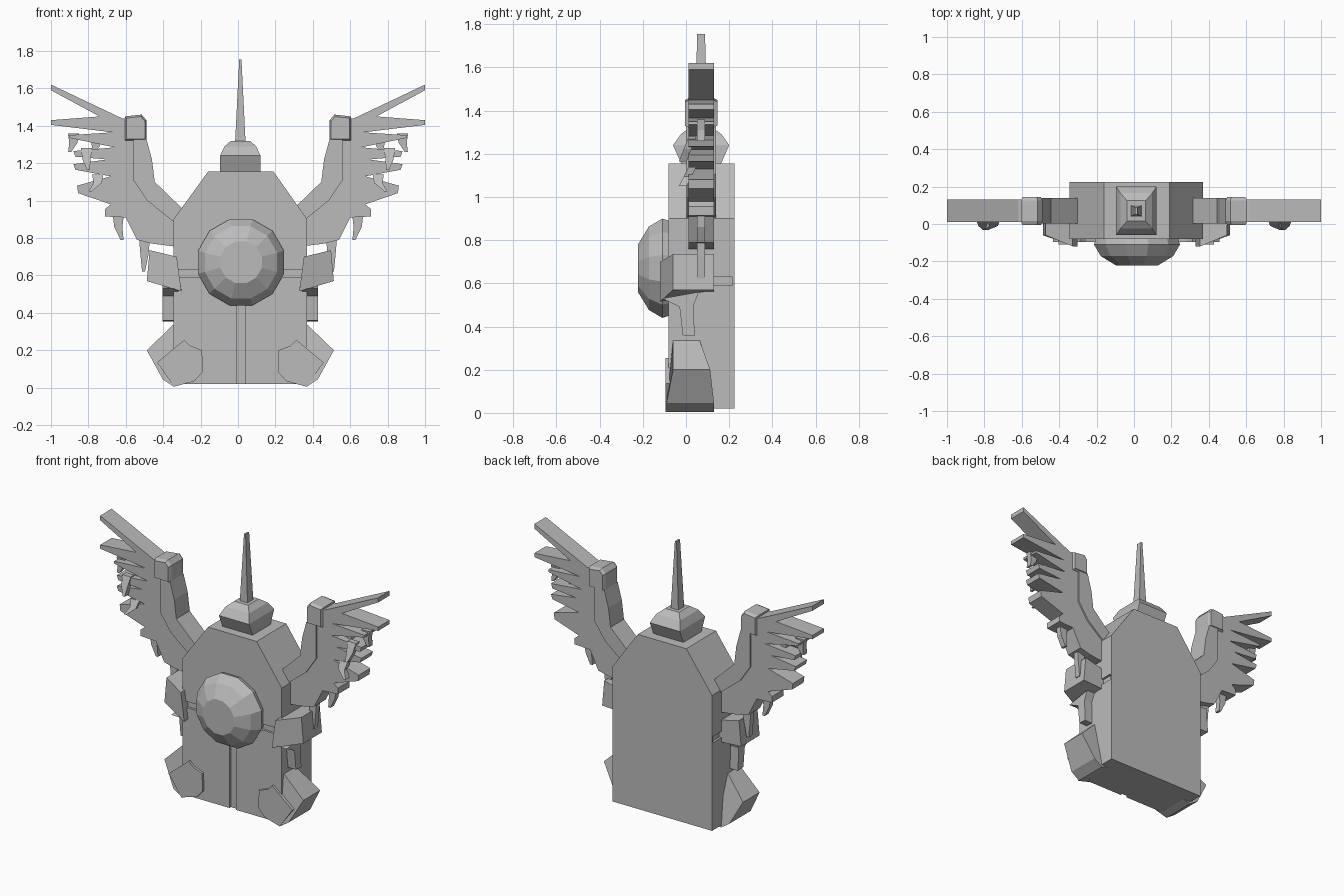
import bpy, bmesh, math

cube = bpy.data.objects.get("Cube")
if cube:
    bpy.data.objects.remove(cube, do_unlink=True)

GREY = (0.5, 0.5, 0.5, 1)
grey = bpy.data.materials.new("stone_grey")
grey.use_nodes = True
grey.diffuse_color = GREY
grey.node_tree.nodes["Principled BSDF"].inputs["Base Color"].default_value = GREY

MID = 0.0125  # centre line of the body and limbs


def loft(name, rings):
    """Skin a stack of equal-length rings and cap both ends."""
    bm = bmesh.new()
    rows = [[bm.verts.new(p) for p in ring] for ring in rings]
    n = len(rows[0])
    for a, b in zip(rows, rows[1:]):
        for i in range(n):
            j = (i + 1) % n
            bm.faces.new((a[i], a[j], b[j], b[i]))
    bm.faces.new(rows[0][::-1])
    bm.faces.new(rows[-1])
    bmesh.ops.recalc_face_normals(bm, faces=bm.faces)
    mesh = bpy.data.meshes.new(name)
    bm.to_mesh(mesh)
    bm.free()
    mesh.materials.append(grey)
    obj = bpy.data.objects.new(name, mesh)
    bpy.context.collection.objects.link(obj)
    return obj


def prism(name, outline, y0, y1, side=1, cx=0):
    """Extrude an x-z outline along y, optionally mirrored about cx."""
    return loft(name, [[(cx + side * x, y, z) for x, z in outline] for y in (y0, y1)])


def rect(x0, x1, y0, y1, z):
    return [(x0, y0, z), (x1, y0, z), (x1, y1, z), (x0, y1, z)]


def square(hx, hy, z):
    return rect(MID - hx, MID + hx, 0.07 - hy, 0.07 + hy, z)


# Slab body with shallow grooves down the front and around the waist
body = prism("body", [(-0.345, 0.02), (0.37, 0.02), (0.37, 0.9), (0.19, 1.155),
                      (-0.16, 1.155), (-0.345, 0.9)], -0.08, 0.225)
grooves = [(-0.005, 0.04, -0.1, -0.065, 0.0, 0.5),
           (-0.4, 0.4, -0.1, -0.065, 0.59, 0.63),
           (-0.4, -0.33, -0.1, 0.215, 0.59, 0.63),
           (0.355, 0.4, -0.1, 0.215, 0.59, 0.63)]
for x0, x1, y0, y1, z0, z1 in grooves:
    cutter = loft("groove_cutter", [rect(x0, x1, y0, y1, z) for z in (z0, z1)])
    cutter.hide_render = True
    mod = body.modifiers.new("groove", "BOOLEAN")
    mod.operation, mod.object, mod.solver = "DIFFERENCE", cutter, "EXACT"
    bpy.context.view_layer.objects.active = body
    bpy.ops.object.modifier_apply(modifier=mod.name)
    bpy.data.objects.remove(cutter, do_unlink=True)

# Faceted dome on the chest
dome = []
for radius, y in ((0.225, -0.07), (0.238, -0.11), (0.2, -0.172), (0.115, -0.222)):
    angles = [math.tau * (k + 0.5) / 12 for k in range(12)]
    dome.append([(0.016 + radius * math.cos(a), y, 0.67 + radius * math.sin(a))
                 for a in angles])
loft("chest_dome", dome)

# Flared cap and spire
loft("head_cap", [square(0.108, 0.09, 1.15), square(0.108, 0.13, 1.24),
                  square(0.085, 0.095, 1.29), square(0.05, 0.055, 1.32)])
loft("spire", [square(0.028, 0.03, 1.31), square(0.006, 0.018, 1.755)])

# Wing outlines, as x and z
FEATHERS = [(0.55, 1.43), (0.62, 1.44), (1, 1.62), (1, 1.59), (0.74, 1.45),
            (1, 1.43), (1, 1.405), (0.67, 1.365), (0.9, 1.35), (0.9, 1.335),
            (0.66, 1.285), (0.88, 1.265), (0.87, 1.235), (0.7, 1.22),
            (0.88, 1.195), (0.87, 1.165), (0.68, 1.13), (0.86, 1.08),
            (0.855, 1.04), (0.68, 0.98), (0.71, 0.955), (0.71, 0.915),
            (0.6, 0.91), (0.54, 0.79), (0.46, 0.77), (0.3, 0.75),
            (0.3, 0.88), (0.48, 1), (0.56, 1.12)]
BONE = [(0.49, 1.33), (0.46, 1.22), (0.445, 1.1), (0.29, 0.95), (0.3, 0.85),
        (0.33, 0.875), (0.485, 1), (0.56, 1.11), (0.56, 1.33)]
KNUCKLE = [(0.49, 1.43), (0.515, 1.46), (0.605, 1.45), (0.605, 1.32), (0.49, 1.32)]
# Hanging quills: top x, top z, tip x, tip z
QUILLS = [(0.88, 1.36, 0.9, 1.26), (0.76, 1.34, 0.77, 1.25),
          (0.64, 0.93, 0.62, 0.79), (0.5, 0.81, 0.505, 0.62)]
CLAWS = [(0.81, 1.28, 0.8, 1.165), (0.75, 1.14, 0.79, 1.05)]

# Limb outlines, as x and z
ARM_FRONT = [(0.34, 0.70), (0.485, 0.735), (0.5, 0.57), (0.315, 0.515)]
ARM_DEPTH = [-0.12, -0.06, -0.06, -0.12]
FOREARM = [(-0.11, 0.53), (-0.03, 0.49), (-0.015, 0.36), (0.04, 0.355),
           (0.035, 0.5), (0.06, 0.56)]
LEG = [(0.3, 0.3), (0.36, 0.335), (0.5, 0.2), (0.415, 0.045), (0.355, 0.005),
       (0.25, 0.035), (0.22, 0.2)]
PAD = [(0.205, 0.2), (0.27, 0.225), (0.3, 0.255), (0.445, 0.135), (0.355, 0.005),
       (0.245, 0.035), (0.2, 0.085)]


def hanging_spike(name, spec, side, y_top, y_tip):
    """Tapered plate hanging from a wing."""
    xt, zt, xb, zb = spec
    rings = []
    for x, z, y, w in ((xt, zt, y_top, 0.03), (xt, (zt + zb) / 2, (y_top + y_tip) / 2, 0.022),
                       (xb, zb, y_tip, 0.008)):
        rings.append(rect(side * x - w, side * x + w, y - 0.018, y + 0.018, z))
    loft(name, rings)


for label, side in (("left", 1), ("right", -1)):
    # Wing
    prism(label + "_wing_feathers", FEATHERS, 0.012, 0.13, side)
    prism(label + "_wing_bone", BONE, 0.002, 0.14, side)
    knuckle = [(side * x, z) for x, z in KNUCKLE]
    rings = []
    for y, size in ((-0.005, 0.85), (0.015, 1), (0.125, 1), (0.145, 0.85)):
        rings.append([(side * 0.547 + (x - side * 0.547) * size, y,
                       1.39 + (z - 1.39) * size) for x, z in knuckle])
    loft(label + "_wing_knuckle", rings)
    for spec in QUILLS:
        hanging_spike(label + "_wing_quill", spec, side, 0.07, 0.07)
    for spec in CLAWS:
        hanging_spike(label + "_wing_claw", spec, side, 0.03, -0.015)

    # Arm
    front = [(MID + side * x, y, z) for (x, z), y in zip(ARM_FRONT, ARM_DEPTH)]
    back = [(MID + side * x, 0.13, max(z, 0.56)) for x, z in ARM_FRONT]
    loft(label + "_upper_arm", [front, back])
    loft(label + "_forearm", [[(MID + side * x, y, z) for y, z in FOREARM]
                              for x in (0.33, 0.415)])

    # Leg, narrowing towards the hip, with a raised pad in front
    front = [(MID + side * x, -0.06 if z > 0.1 else -0.09, z) for x, z in LEG]
    back = [(MID + side * x, 0.13 - max(0, z - 0.15) * 0.36, z) for x, z in LEG]
    loft(label + "_leg", [front, back])
    prism(label + "_foot_pad", PAD, -0.095, -0.05, side, MID)
